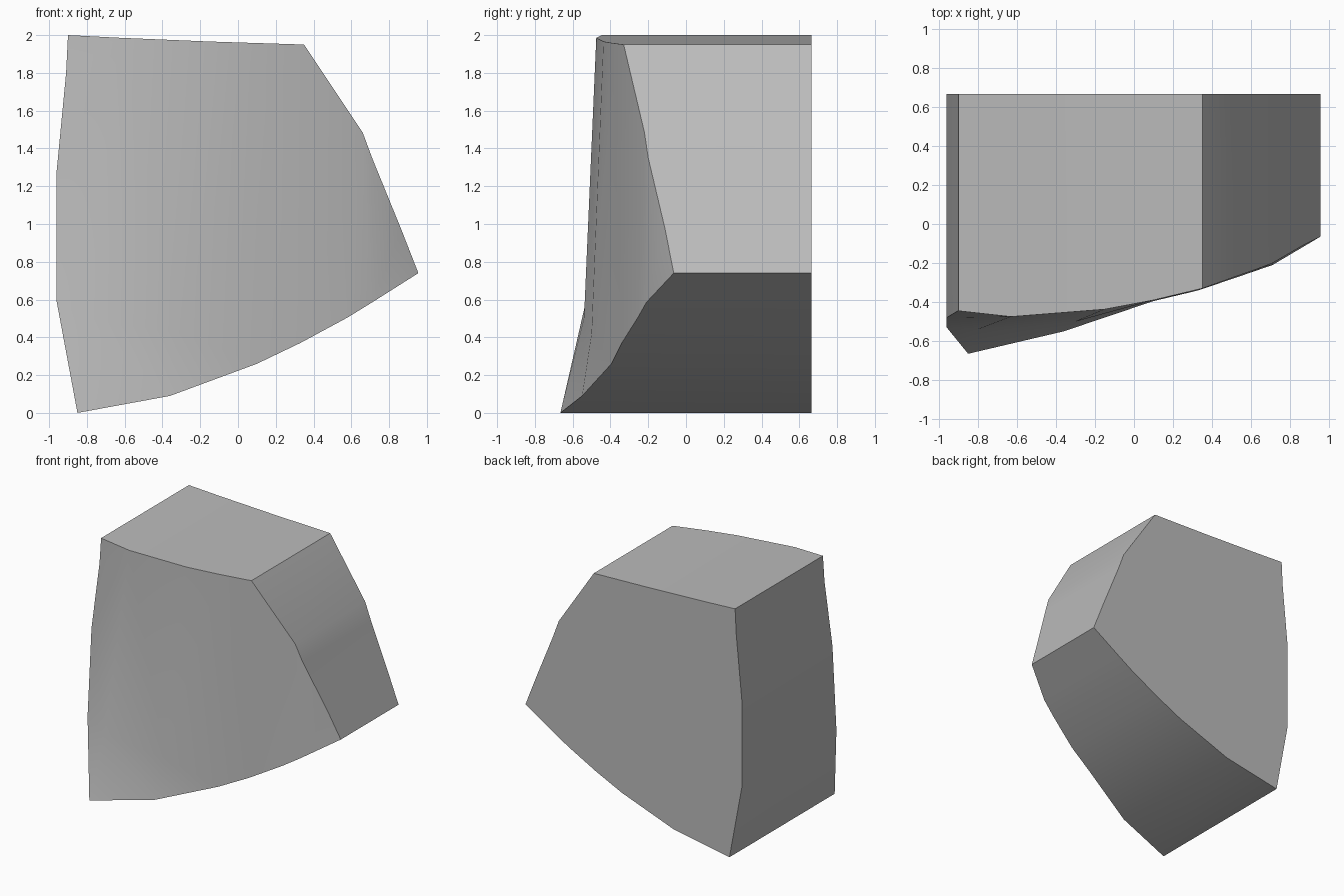
import bpy
import bmesh
import math
from mathutils import Vector
from mathutils.geometry import delaunay_2d_cdt

cube = bpy.data.objects.get("Cube")
if cube:
    bpy.data.objects.remove(cube, do_unlink=True)

BACK_Y = 0.665

# Rim of the broken front face (x, y, z), anticlockwise from the lowest corner
bottom_rim = [(-.85, -.665, 0), (-.36, -.55, .09), (.1, -.395, .26), (.33, -.34, .37),
              (.58, -.255, .505), (.71, -.21, .585), (.955, -.065, .74)]
right_rim = [(.865, -.11, .97), (.71, -.2, 1.35), (.66, -.22, 1.485), (.35, -.33, 1.95)]
top_rim = [(.1, -.39, 1.958), (-.15, -.437, 1.966), (-.63, -.475, 1.986), (-.9, -.445, 2)]
left_rim = [(-.91, -.45, 1.8), (-.96, -.48, 1.28), (-.96, -.53, .59)]
rim = bottom_rim + right_rim + top_rim + left_rim

# Points inside the front face where the low corner starts to flare
inner = [(-.8, -.54, .5), (-.3, -.5, .42)]
points = [Vector(p) for p in rim + inner]
count = len(rim)
flare_a, flare_b = count, count + 1

# Shallow creases running up the front face
creases = [(flare_a, rim.index(top_rim[2])),
           (flare_b, rim.index(top_rim[1])),
           (flare_a, flare_b),
           (rim.index(bottom_rim[2]), rim.index(top_rim[0])),
           (rim.index(bottom_rim[3]), rim.index(right_rim[3])),
           (rim.index(bottom_rim[5]), rim.index(right_rim[2]))]

# Triangulate the front face along its rim and creases
flat = [Vector((p.x, p.z)) for p in points]
_, _, triangles, origins, _, _ = delaunay_2d_cdt(
    flat, creases, [list(range(count))], 1, 1e-5)

bm = bmesh.new()
front = [bm.verts.new(p) for p in points]
for tri in triangles:
    bm.faces.new([front[origins[i][0]] for i in tri])

# Straight sides running back to a flat rear face
back = [bm.verts.new((p.x, BACK_Y, p.z)) for p in points[:count]]
for i in range(count):
    j = (i + 1) % count
    bm.faces.new((front[i], front[j], back[j], back[i]))
bm.faces.new(back)
bmesh.ops.recalc_face_normals(bm, faces=bm.faces)

mesh = bpy.data.meshes.new("stone_chunk")
bm.to_mesh(mesh)
bm.free()
stone = bpy.data.objects.new("stone_chunk", mesh)
bpy.context.collection.objects.link(stone)

# Plain grey stone
grey = bpy.data.materials.new("grey_stone")
grey.use_nodes = True
colour = (.5, .5, .5, 1)
grey.diffuse_color = colour
grey.node_tree.nodes["Principled BSDF"].inputs["Base Color"].default_value = colour
mesh.materials.append(grey)

# Smooth faces with crisp outer edges
bpy.ops.object.select_all(action="DESELECT")
stone.select_set(True)
bpy.context.view_layer.objects.active = stone
bpy.ops.object.shade_smooth_by_angle(angle=math.radians(35))
